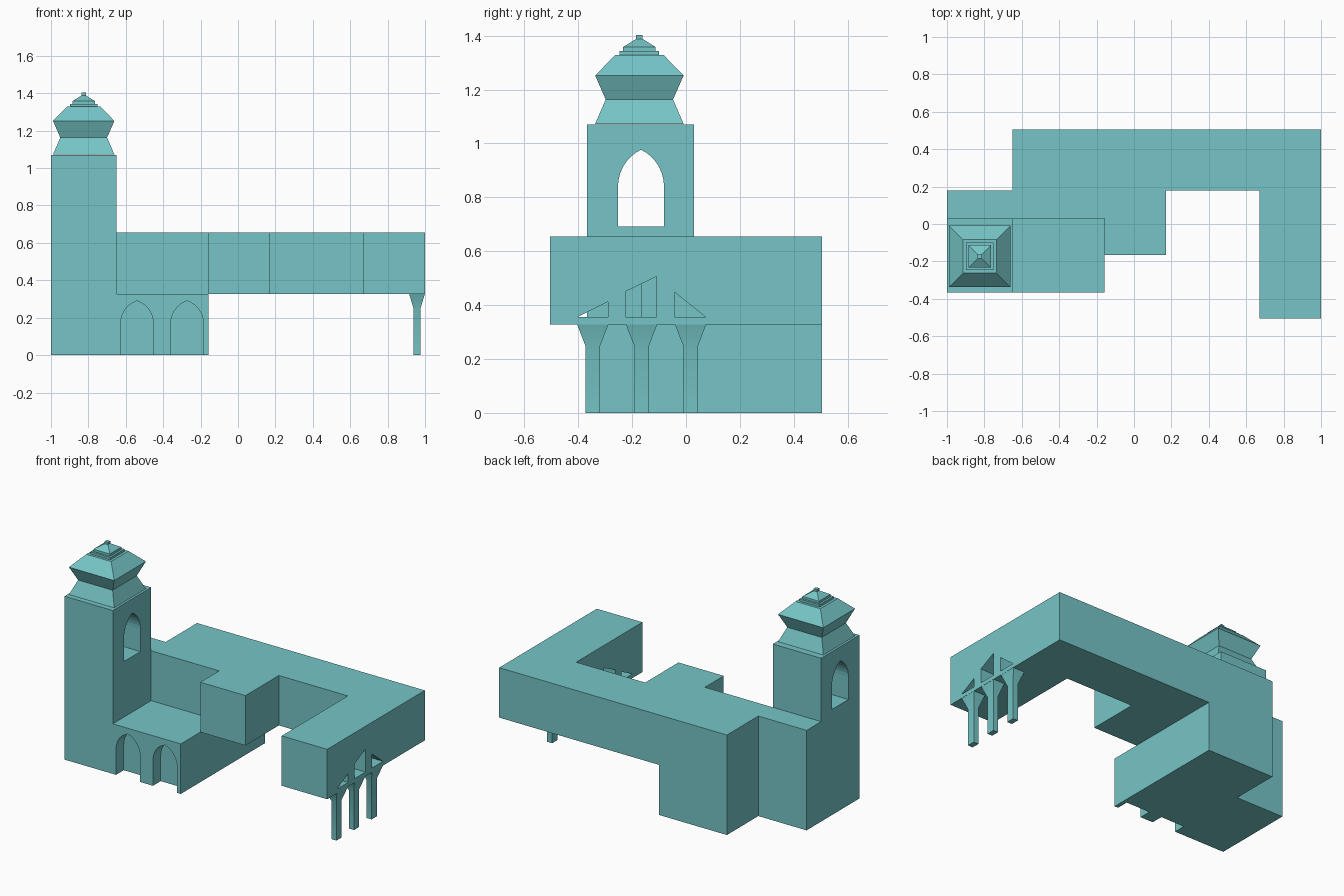
import bpy
import math

if "Cube" in bpy.data.objects:
    bpy.data.objects.remove(bpy.data.objects["Cube"])

teal = bpy.data.materials.new('teal')
teal.diffuse_color = (.18, .56, .57, 1)
teal.use_nodes = True
teal.node_tree.nodes["Principled BSDF"].inputs["Base Color"].default_value = teal.diffuse_color


def mesh_object(name, verts, faces):
    me = bpy.data.meshes.new(name)
    me.from_pydata(verts, [], faces)
    me.materials.append(teal)
    ob = bpy.data.objects.new(name, me)
    bpy.context.collection.objects.link(ob)
    bpy.context.view_layer.objects.active = ob
    bpy.ops.object.select_all(action='DESELECT')
    ob.select_set(True)
    bpy.ops.object.mode_set(mode='EDIT')
    bpy.ops.mesh.select_all(action='SELECT')
    bpy.ops.mesh.normals_make_consistent(inside=False)
    bpy.ops.object.mode_set(mode='OBJECT')
    return ob


def prism(name, pts, axis, a, b):
    """Extrude a 2D outline along an axis from a to b."""
    place = {'x': lambda u, v, w: (w, u, v),
             'y': lambda u, v, w: (u, w, v),
             'z': lambda u, v, w: (u, v, w)}[axis]
    n = len(pts)
    verts = [place(u, v, w) for w in (a, b) for u, v in pts]
    faces = [tuple(range(n)), tuple(range(n, 2 * n))]
    faces += [(i, (i + 1) % n, n + (i + 1) % n, n + i) for i in range(n)]
    return mesh_object(name, verts, faces)


def square_loft(name, cx, cy, levels):
    """Stack rectangular sections given as (z, half_x, half_y)."""
    verts = [(cx + sx * hx, cy + sy * hy, z) for z, hx, hy in levels
             for sx, sy in ((-1, -1), (1, -1), (1, 1), (-1, 1))]
    m = 4 * (len(levels) - 1)
    faces = [(0, 1, 2, 3), (m, m + 1, m + 2, m + 3)]
    faces += [(k + i, k + (i + 1) % 4, k + 4 + (i + 1) % 4, k + 4 + i)
              for k in range(0, m, 4) for i in range(4)]
    return mesh_object(name, verts, faces)


def pointed_arch(c, half, bottom, spring, top, seg=7):
    """Outline of a pointed arch opening."""
    h = top - spring
    r = (h * h + half * half) / (2 * half)
    end = math.atan2(h, r - half)
    side = [(half - r + r * math.cos(end * i / seg), spring + r * math.sin(end * i / seg))
            for i in range(seg + 1)]
    return ([(c - half, bottom), (c + half, bottom)]
            + [(c + u, v) for u, v in side]
            + [(c - u, v) for u, v in reversed(side[:-1])])


def cut(target, cutter):
    cutter.hide_render = True
    mod = target.modifiers.new('opening', 'BOOLEAN')
    mod.operation = 'DIFFERENCE'
    mod.solver = 'EXACT'
    mod.object = cutter
    bpy.context.view_layer.objects.active = target
    bpy.ops.object.modifier_apply(modifier=mod.name)
    bpy.data.objects.remove(cutter, do_unlink=True)


# Ground floor with two recessed arches in the front
ground = prism('ground_floor', [(-1, -.367), (-.158, -.367), (-.158, .505),
                                (-.65, .505), (-.65, .18), (-1, .18)], 'z', 0, .328)
for x in (-.54, -.272):
    cut(ground, prism('arch_cutter', pointed_arch(x, .087, -.1, .17, .29), 'y', -.5, -.287))

# Overhanging upper floor
upper = prism('upper_floor', [(-1, .03), (-.158, .03), (-.158, -.165), (.17, -.165),
                              (.17, .18), (.67, .18), (.67, -.505), (1, -.505),
                              (1, .505), (-.65, .505), (-.65, .18), (-1, .18)],
              'z', .328, .655)

# Angular openings running through the right wing
for outline in ([(-.404, .355), (-.289, .355), (-.289, .413)],
                [(-.225, .355), (-.109, .355), (-.109, .506), (-.225, .45)],
                [(-.043, .355), (.074, .355), (-.043, .448)]):
    cut(upper, prism('opening_cutter', outline, 'x', .6, 1.1))

# Tower with an arched opening from side to side
tower = prism('tower', [(-1, -.367), (-.65, -.367), (-.65, .03), (-1, .03)], 'z', .328, 1.07)
cut(tower, prism('window_cutter', pointed_arch(-.167, .0855, .692, .84, .977), 'x', -1.1, -.5))

# Stepped, flared tower roof
profile = [(1.073, .164), (1.163, .125), (1.252, .164), (1.328, .09), (1.328, .073),
           (1.343, .073), (1.343, .06), (1.358, .06), (1.388, .012), (1.403, .012)]
square_loft('tower_roof', -.825, -.173, [(z, h, h) for z, h in profile])

# Columns with flared capitals under the right wing
for y in (-.346, -.165, .017):
    column = square_loft('column', .957, y,
                         [(0, .018, .027), (.248, .018, .027), (.328, .042, .058)])
    bpy.ops.object.shade_smooth_by_angle(angle=math.radians(30))
